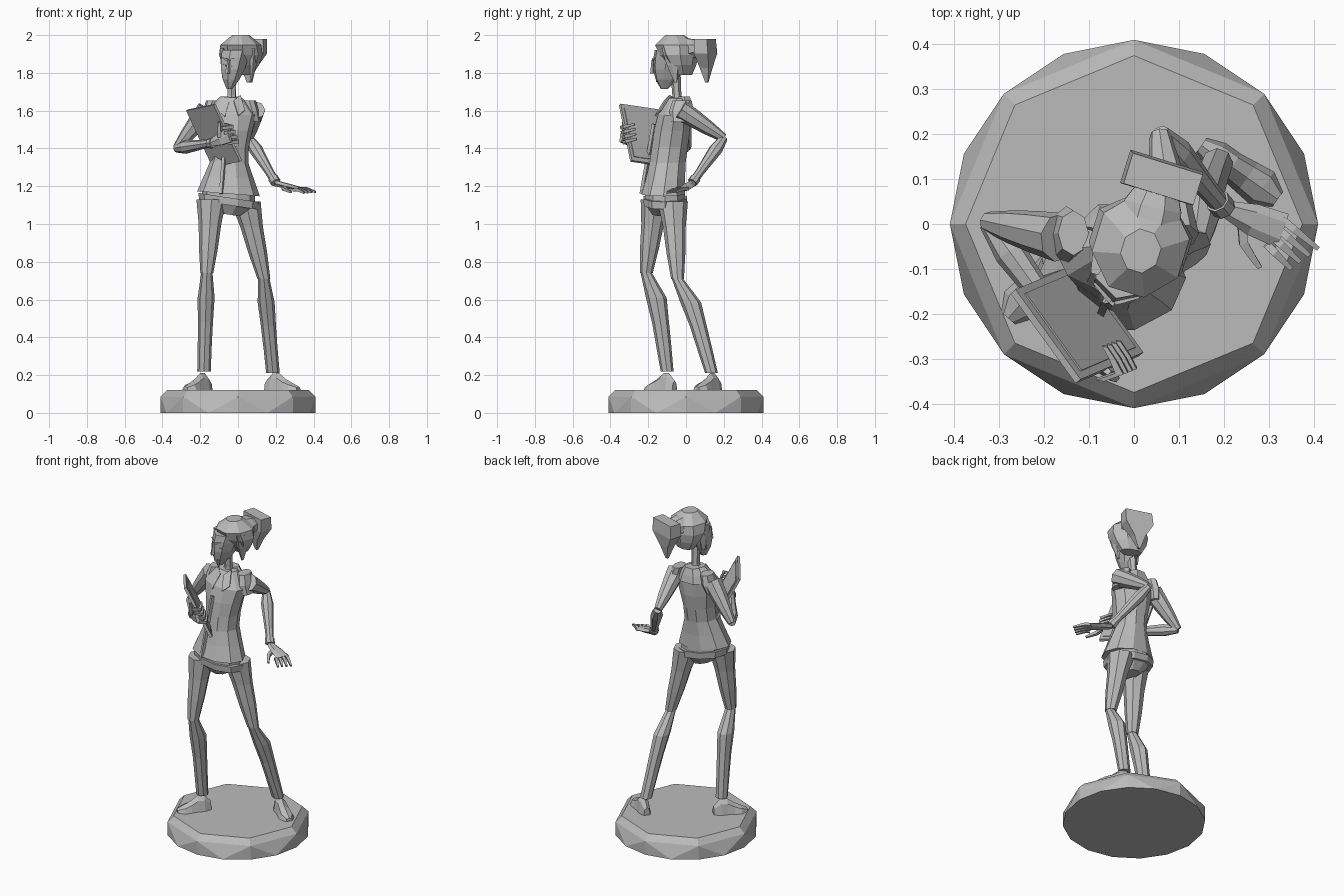
import bpy, bmesh, math
from mathutils import Vector

cube = bpy.data.objects.get("Cube")
if cube:
    bpy.data.objects.remove(cube, do_unlink=True)

clay = bpy.data.materials.new("clay grey")
clay.use_nodes = True
grey = (0.5, 0.5, 0.5, 1)
clay.diffuse_color = grey
clay.node_tree.nodes["Principled BSDF"].inputs["Base Color"].default_value = grey
UP = Vector((0, 0, 1))


def finish(name, bm):
    """Turn a bmesh into a flat shaded object."""
    bmesh.ops.recalc_face_normals(bm, faces=bm.faces)
    mesh = bpy.data.meshes.new(name)
    bm.to_mesh(mesh)
    bm.free()
    mesh.materials.append(clay)
    part = bpy.data.objects.new(name, mesh)
    bpy.context.collection.objects.link(part)


def skin(name, start, end, wide, deep=None, sides=8, level=False, yaw=0, slope=0, turn=0, bow=(0, 0, 0)):
    """Skin evenly spaced elliptical rings from start to end.
    Rings lie level, or square to the line between the two points."""
    start, end, bow = Vector(start), Vector(end), Vector(bow)
    deep = deep or wide
    if level:
        u = Vector((math.cos(yaw), math.sin(yaw), slope))
        v = Vector((-math.sin(yaw), math.cos(yaw), 0))
    else:
        axis = (end - start).normalized()
        u = axis.cross(UP).normalized()
        v = u.cross(axis)
    bm = bmesh.new()
    rings = []
    for i, (a, b) in enumerate(zip(wide, deep)):
        share = i / (len(wide) - 1)
        centre = start.lerp(end, share) + bow * math.sin(math.pi * math.sqrt(share))
        angles = [math.tau * (k + turn) / sides for k in range(sides)]
        rings.append([bm.verts.new(centre + u * a * math.cos(t) + v * b * math.sin(t)) for t in angles])
    for low, high in zip(rings, rings[1:]):
        for k in range(sides):
            j = (k + 1) % sides
            bm.faces.new((low[k], low[j], high[j], high[k]))
    bm.faces.new(rings[0])
    bm.faces.new(rings[-1])
    finish(name, bm)


def rod(name, start, end, thick, tip, bow=(0, 0, 0)):
    """Slim four sided rod, straight or bowed, for fingers and trims."""
    skin(name, start, end, (thick, thick, (thick + tip) / 2, tip), sides=4, turn=0.5, bow=bow)


def slab(name, a, b, c, thick):
    """Flat board from three corners of a parallelogram."""
    shift = (b - a).cross(c - b).normalized() * thick
    bm = bmesh.new()
    back, front = [[bm.verts.new(p + move) for p in (a, b, c, a + c - b)] for move in (shift * 0, shift)]
    bm.faces.new(back)
    bm.faces.new(front)
    for k in range(4):
        j = (k + 1) % 4
        bm.faces.new((back[k], back[j], front[j], front[k]))
    finish(name, bm)


# Pedestal: sixteen sided foot under an eight sided bevelled plate
bm = bmesh.new()
foot, rim, top = [
    [bm.verts.new((r * math.sin(math.tau * k / n), r * math.cos(math.tau * k / n), z)) for k in range(n)]
    for n, r, z in ((16, 0.41, 0), (8, 0.41, 0.085), (8, 0.375, 0.12))]
bm.faces.new(foot)
bm.faces.new(top)
for k in range(8):
    j, left, mid, right = (k + 1) % 8, foot[2 * k], foot[2 * k + 1], foot[(2 * k + 2) % 16]
    bm.faces.new((left, mid, rim[k]))
    bm.faces.new((mid, rim[j], rim[k]))
    bm.faces.new((mid, right, rim[j]))
    bm.faces.new((rim[k], rim[j], top[j], top[k]))
finish("pedestal", bm)

# Legs: trouser thigh and calf, then a shoe sunk into the plate
for side, hip, knee, ankle, heel, toe in (
        ("right", (-.14, -.16, 1.13), (-.165, -.21, .74), (-.18, -.1, .22), (-.15, -.06, .12), (-.28, -.21, .12)),
        ("left", (.04, -.07, 1.12), (.137, -.045, .71), (.185, .135, .21), (.15, .175, .12), (.32, .055, .12))):
    skin(side + "_thigh", hip, knee, (.08, .06, .05, .034), level=True)
    skin(side + "_shin", knee, ankle, (.03, .045, .04, .037, .036), (.03, .055, .045, .04, .034),
         level=True, bow=(0, .025, 0))
    skin(side + "_shoe", heel, toe, (.02, .035, .035, .04, .045, .02), (.05, .09, .09, .06, .04, .02))

# Jacket body over hips and belt
skin("hips", (-.05, -.11, 1.05), (-.05, -.11, 1.17), (.06, .14, .14), (.07, .11, .11), 10, True, slope=-.15)
skin("belt", (-.05, -.11, 1.1), (-.05, -.11, 1.14), (.155, .16), (.118, .122), 10, True, slope=-.15)
skin("jacket", (-.05, -.12, 1.16), (-.035, -.05, 1.67), (.166, .133, .1, .1, .115, .137, .06),
     (.122, .108, .1, .1, .1, .09, .045), 10, True, slope=-.08)
rod("placket", (-.06, -.17, 1.53), (-.09, -.235, 1.16), .012, .012)
skin("back_collar", (-.035, 0, 1.59), (-.035, -.01, 1.675), (.09, .075, .05), (.05, .045, .035), 6, True)
for side, sign in (("right", -1), ("left", 1)):
    inner, low, outer = [Vector((sign * x - .035, y, z)) for x, y, z in (
        (.012, -.11, 1.65), (.035, -.16, 1.57), (.07, -.13, 1.6))]
    slab(side + "_lapel", inner, low, outer, .008)

# Arms: shoulder cap, sleeve, forearm and cuff
for side, x, lean, elbow, wrist in (
        ("right", -.165, .03, (-.325, .005, 1.4), (-.13, -.265, 1.43)),
        ("left", .09, -.03, (.058, .2, 1.455), (.2, .035, 1.22))):
    skin(side + "_shoulder", (x, -.03, 1.54), (x + lean, -.02, 1.655), (.03, .036, .034), (.05, .065, .05), level=True)
    skin(side + "_upper_arm", (x, -.03, 1.605), elbow, (.055, .048, .038, .023))
    skin(side + "_forearm", elbow, wrist, (.022, .036, .03, .024, .022))
    skin(side + "_cuff", Vector(elbow).lerp(Vector(wrist), .9), wrist, (.028, .028))

# Open left hand
skin("left_palm", (.2, .035, 1.215), (.33, -.015, 1.185), (.018, .036, .04), (.018, .015, .011), 6)
for i in range(4):
    base = Vector((.33, .01, 1.185)).lerp(Vector((.295, -.045, 1.18)), i / 3)
    tip = Vector((.41, -.055, 1.17)).lerp(Vector((.35, -.1, 1.165)), i / 3)
    rod(f"left_finger_{i + 1}", base, tip, .012, .007, UP * .008)
rod("left_thumb", (.24, 0, 1.195), (.28, -.097, 1.17), .014, .008, (-.01, -.01, 0))

# Right hand, curled round the edge of the clipboard
skin("right_palm", (-.135, -.265, 1.43), (-.045, -.34, 1.47), (.02, .018, .012), (.022, .038, .044), 6)
for i in range(4):
    lift = Vector((-.01, -.004, .026)) * i
    rod(f"right_finger_{i + 1}", lift + Vector((-.045, -.335, 1.43)), lift + Vector((-.035, -.26, 1.45)),
        .013, .008, (.04, -.01, 0))
rod("right_thumb", (-.1, -.315, 1.46), (-.1, -.335, 1.54), .013, .008)

# Clipboard with a sheet of paper on the inner side
board = [Vector(p) for p in ((-.275, -.155, 1.6), (-.13, -.355, 1.63), (.01, -.295, 1.33))]
slab("clipboard", *board, .016)
centre = (board[0] + board[2]) / 2
normal = (board[1] - board[0]).cross(board[2] - board[1]).normalized()
slab("paper", *[centre + (p - centre) * .86 + normal * .016 for p in board], .004)

# Neck and face, turned a little to the figure's right
TURN = -.3
CHIN, BROW = Vector((-.045, -.115, 1.715)), Vector((-.01, -.07, 1.92))
FACE_WIDE = (.016, .047, .065, .074, .08)
FACE_DEEP = (.02, .06, .085, .097, .1)
skin("neck", (-.035, -.045, 1.63), (-.03, -.055, 1.79), (.034, .024, .025, .027), sides=6)
skin("face", CHIN, BROW, FACE_WIDE, FACE_DEEP, level=True, yaw=TURN)


def on_face(ring, along, out=.002):
    """Point on the front of the face; along runs from cheek to cheek."""
    i = int(ring)
    a, b = [r[i] + (r[i + 1] - r[i]) * (ring - i) for r in (FACE_WIDE, FACE_DEEP)]
    corner = math.sqrt(.5)
    x, y = along * a * corner, -b * (1 - abs(along) * (1 - corner)) - out
    c, s = math.cos(TURN), math.sin(TURN)
    return CHIN.lerp(BROW, ring / 4) + Vector((x * c - y * s, x * s + y * c, 0))


for side, sign in (("right", -1), ("left", 1)):
    rod(side + "_brow", on_face(3, sign * .1), on_face(3.2, sign), .008, .004)
    rod(side + "_eye", on_face(2.4, sign * .3, 0), on_face(2.5, sign * .9, 0), .006, .006)
    rod(side + "_lip", on_face(.8, 0, 0), on_face(.85, sign * .5, 0), .006, .003)
skin("nose", on_face(3, 0), on_face(1.6, 0, .008), (.007, .01, .014), sides=4)

# Hair: cap, side locks, bun and ponytail
skin("hair_cap", (.015, -.01, 1.79), (.015, -.06, 2), (.065, .1, .118, .108, .045),
     (.04, .075, .1, .118, .05), level=True, yaw=TURN, turn=.5)
skin("right_lock", (-.075, -.065, 1.77), (-.075, -.07, 1.93), (.008, .016, .018), (.01, .035, .05),
     6, True, TURN)
skin("left_lock", (.07, -.055, 1.75), (.09, -.085, 1.93), (.006, .018, .02), (.008, .035, .05), 6, True, TURN)
skin("bun", (.03, -.01, 1.925), (.055, .09, 1.93), (.075, .07, .045), (.065, .055, .035), turn=.5)
skin("ponytail", (.055, .11, 1.75), (.065, .1, 1.98), (.01, .05, .12, .115), (.01, .035, .055, .05),
     4, True, TURN, turn=.5)
